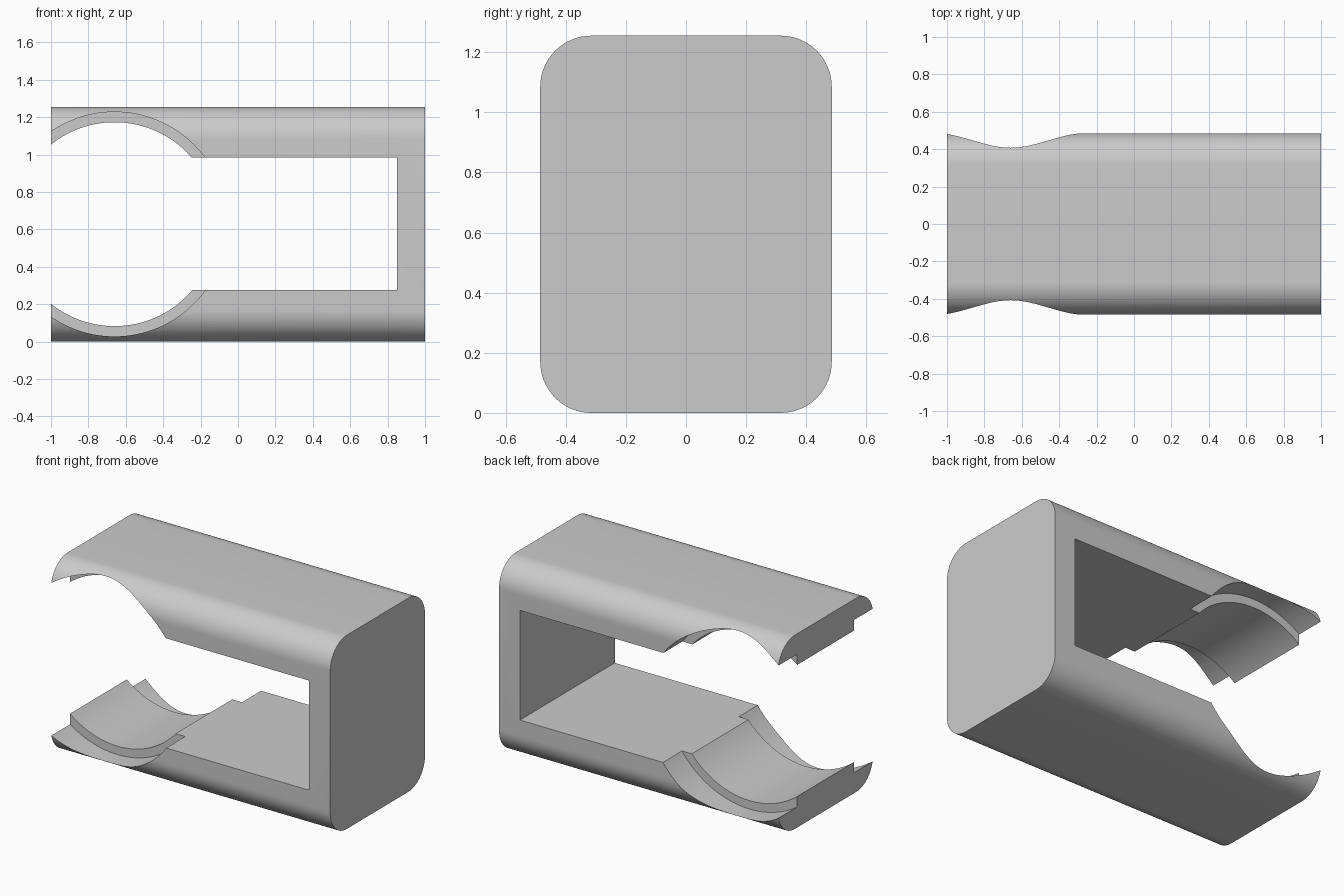
import bpy
import bmesh
from math import sin, cos, pi
from mathutils import Matrix

cube = bpy.data.objects.get("Cube")
if cube:
    bpy.data.objects.remove(cube, do_unlink=True)

HALF_W, HEIGHT, CORNER = 0.485, 1.255, 0.17
MID = HEIGHT / 2
BORE_X, BORE_R, RECESS_R = -0.66, 0.545, 0.60
RIB = 0.29            # half width of the raised middle band

grey = bpy.data.materials.new("grey plastic")
grey.use_nodes = True
colour = (0.6, 0.6, 0.6, 1)
grey.diffuse_color = colour
grey.node_tree.nodes["Principled BSDF"].inputs["Base Color"].default_value = colour


def make_object(name, bm):
    bmesh.ops.recalc_face_normals(bm, faces=bm.faces)
    mesh = bpy.data.meshes.new(name)
    bm.to_mesh(mesh)
    bm.free()
    mesh.materials.append(grey)
    obj = bpy.data.objects.new(name, mesh)
    bpy.context.collection.objects.link(obj)
    return obj


def box(name, x0, x1, y0, y1, z0, z1):
    bm = bmesh.new()
    place = Matrix.Translation(((x0 + x1) / 2, (y0 + y1) / 2, (z0 + z1) / 2))
    size = Matrix.Diagonal((x1 - x0, y1 - y0, z1 - z0, 1))
    bmesh.ops.create_cube(bm, size=1, matrix=place @ size)
    return make_object(name, bm)


def drum(name, radius, y0, y1):
    bm = bmesh.new()
    place = Matrix.Translation((BORE_X, (y0 + y1) / 2, MID)) @ Matrix.Rotation(pi / 2, 4, "X")
    bmesh.ops.create_cone(bm, cap_ends=True, segments=128, radius1=radius,
                          radius2=radius, depth=y1 - y0, matrix=place)
    return make_object(name, bm)


# Rounded block: profile across the width, extruded along the length
bm = bmesh.new()
steps = 16
ring = []
for i, (sy, sz) in enumerate([(1, 1), (-1, 1), (-1, -1), (1, -1)]):
    for k in range(steps + 1):
        a = (i + k / steps) * pi / 2
        ring.append(bm.verts.new((-1, sy * (HALF_W - CORNER) + CORNER * cos(a),
                                  MID + sz * (MID - CORNER) + CORNER * sin(a))))
end = bm.faces.new(ring)
out = bmesh.ops.extrude_face_region(bm, geom=[end], use_keep_orig=True)
bmesh.ops.translate(bm, vec=(2, 0, 0),
                    verts=[g for g in out["geom"] if isinstance(g, bmesh.types.BMVert)])
clamp = make_object("clamp_body", bm)

# Slot, through bore and the wider recess on each side
cutters = [
    box("slot_cutter", -1.2, 0.85, -1, 1, 0.275, 0.985),
    drum("bore_cutter", BORE_R, -1, 1),
    drum("front_recess_cutter", RECESS_R, -1, -RIB),
    drum("back_recess_cutter", RECESS_R, RIB, 1),
]
for cutter in cutters:
    mod = clamp.modifiers.new(cutter.name, "BOOLEAN")
    mod.operation = "DIFFERENCE"
    mod.solver = "EXACT"
    mod.object = cutter

# Apply the cuts, remove the helpers and smooth the curved surfaces
bpy.ops.object.select_all(action="DESELECT")
clamp.select_set(True)
bpy.context.view_layer.objects.active = clamp
for name in [m.name for m in clamp.modifiers]:
    bpy.ops.object.modifier_apply(modifier=name)
for cutter in cutters:
    bpy.data.objects.remove(cutter, do_unlink=True)
bpy.ops.object.shade_smooth_by_angle(angle=pi / 6)
